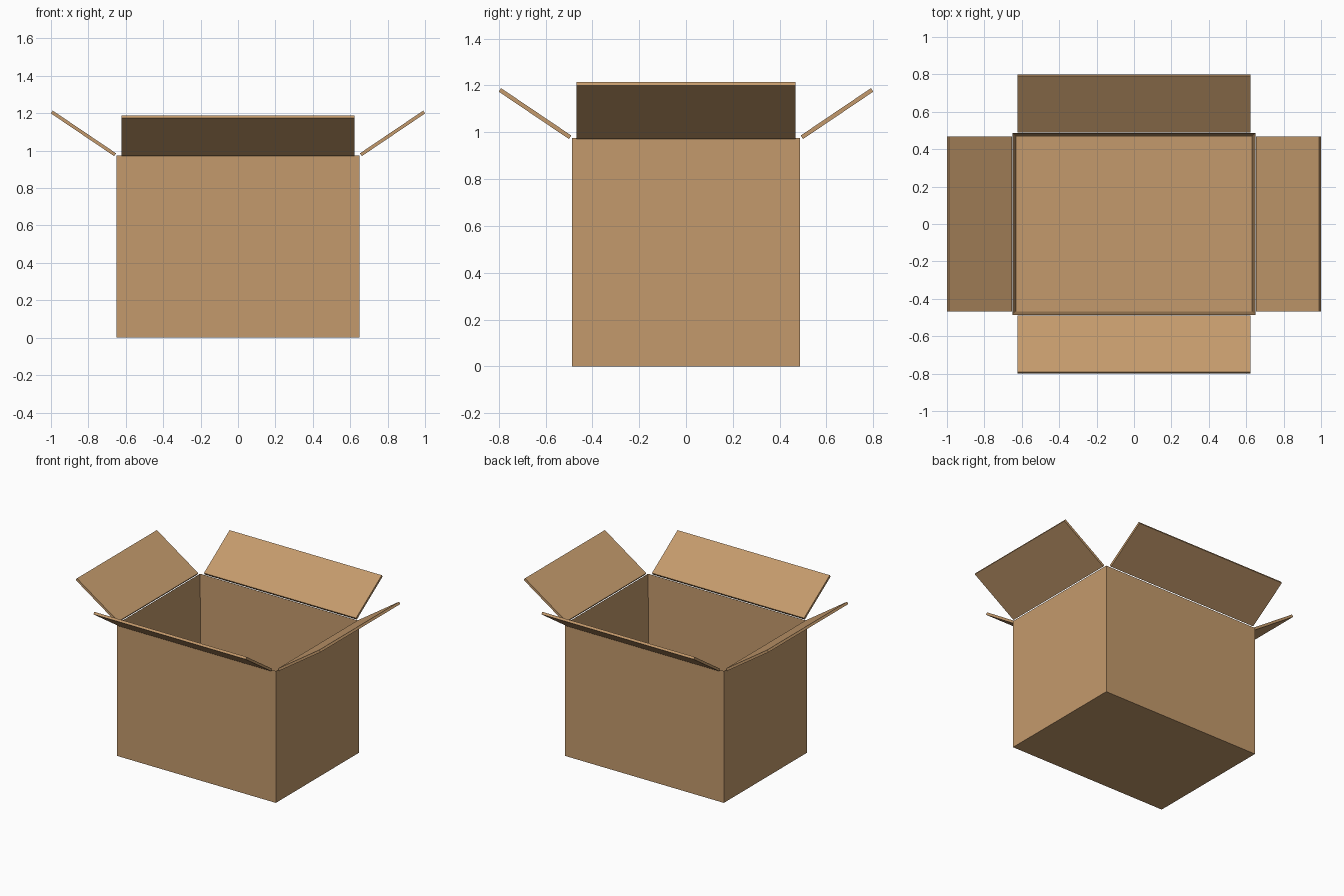
import bpy, bmesh, math
from mathutils import Matrix, Vector

if "Cube" in bpy.data.objects:
    bpy.data.objects.remove(bpy.data.objects["Cube"])

HX, HY, H, T = 0.65, 0.486, 0.975, 0.018   # half width, half depth, height, board thickness
TILT = math.radians(34)

card = bpy.data.materials.new("cardboard")
card.diffuse_color = (0.552, 0.323, 0.150, 1)
card.use_nodes = True
card.node_tree.nodes["Principled BSDF"].inputs["Base Color"].default_value = card.diffuse_color


def add_object(name, bm):
    bmesh.ops.recalc_face_normals(bm, faces=bm.faces)
    me = bpy.data.meshes.new(name)
    bm.to_mesh(me)
    bm.free()
    me.materials.append(card)
    ob = bpy.data.objects.new(name, me)
    bpy.context.collection.objects.link(ob)
    return ob


def block(bm, lo, hi):
    lo, hi = Vector(lo), Vector(hi)
    m = Matrix.Translation((lo + hi) / 2) @ Matrix.Diagonal((*(hi - lo), 1))
    return bmesh.ops.create_cube(bm, size=1, matrix=m)


# Open box: solid block, top face inset to a rim and pushed down to the floor
bm = bmesh.new()
block(bm, (-HX, -HY, 0), (HX, HY, H))
top = max(bm.faces, key=lambda f: f.calc_center_median().z)
bmesh.ops.inset_region(bm, faces=[top], thickness=T, use_even_offset=True)
bmesh.ops.translate(bm, verts=top.verts, vec=(0, 0, T - H))
add_object("box_body", bm)


# Flaps: boards tilted up and outward from the rim
def flap(name, hinge, length, half_width, turn):
    bm = bmesh.new()
    block(bm, (0, -half_width, 0), (length, half_width, T))
    m = (Matrix.Rotation(turn, 4, 'Z')
         @ Matrix.Translation((hinge + T * math.sin(TILT), 0, H - 0.004))
         @ Matrix.Rotation(-TILT, 4, 'Y'))
    bmesh.ops.transform(bm, matrix=m, verts=bm.verts)
    add_object(name, bm)


for i, side in enumerate(("right", "back", "left", "front")):
    if i % 2 == 0:
        flap(side + "_flap", HX + 0.002, 0.408, 0.467, i * math.pi / 2)
    else:
        flap(side + "_flap", HY + 0.004, 0.362, 0.622, i * math.pi / 2)
